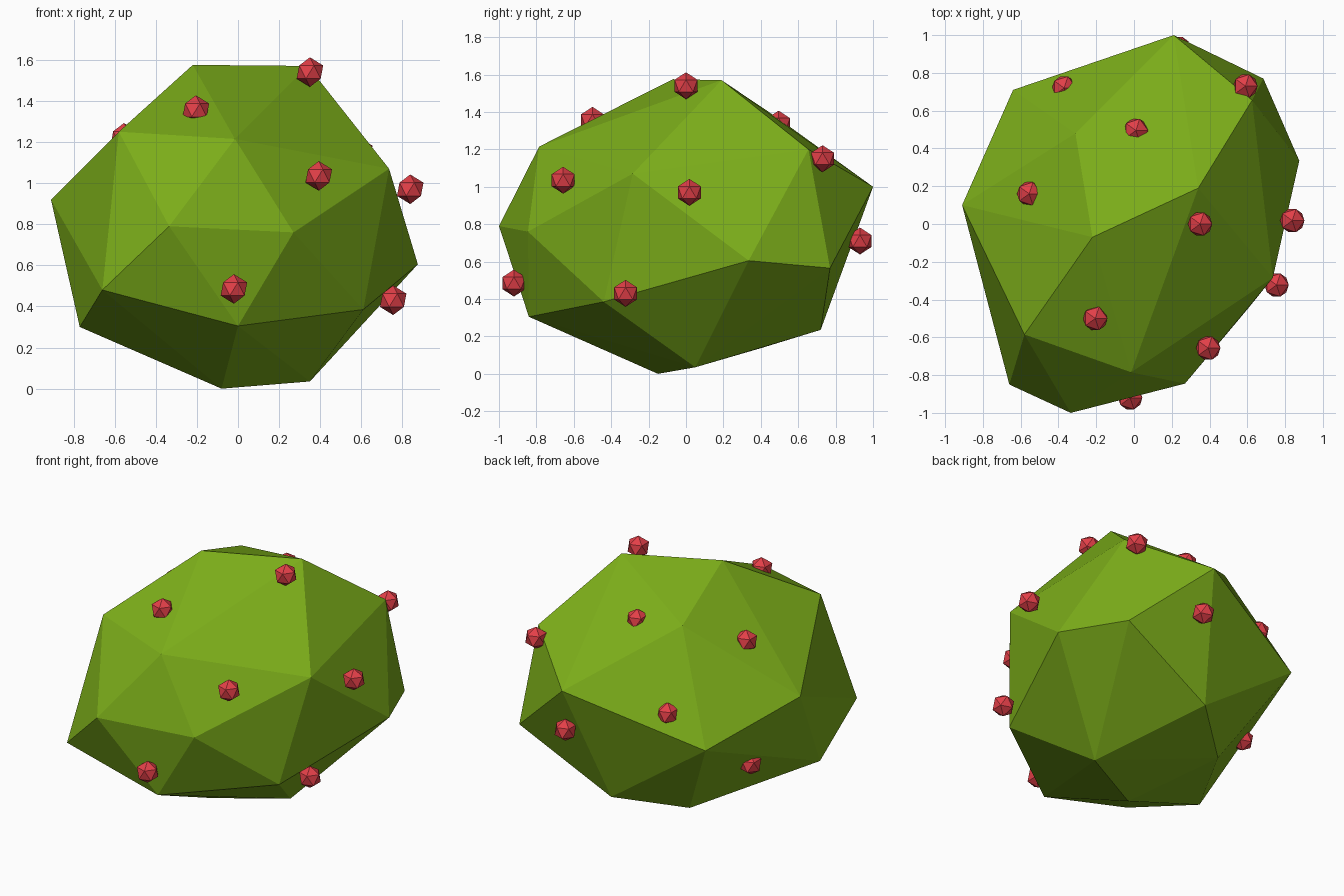
import bpy, bmesh
from mathutils import Vector


def material(name, color):
    m = bpy.data.materials.new(name)
    m.diffuse_color = color
    return m


def add_object(name, bm, mat):
    bmesh.ops.recalc_face_normals(bm, faces=bm.faces)
    mesh = bpy.data.meshes.new(name)
    bm.to_mesh(mesh)
    bm.free()
    mesh.materials.append(mat)
    obj = bpy.data.objects.new(name, mesh)
    bpy.context.collection.objects.link(obj)
    return obj


leaf = material("leaf_green", (0.2, 0.42, 0.01, 1))
red = material("berry_red", (0.77, 0.05, 0.065, 1))

# Bush: faceted convex lump spanned by its corner points
corners = [
    # crown
    (-0.22, -0.07, 1.575), (0.34, 0.19, 1.57), (-0.31, 0.48, 1.375),
    (-0.58, -0.585, 1.25), (-0.015, -0.785, 1.215), (0.625, 0.655, 1.2),
    # belly
    (0.735, -0.285, 1.07), (0.21, 1.0, 1.0), (-0.91, 0.10, 0.92),
    (-0.335, -1.0, 0.79), (0.27, -0.845, 0.76), (-0.64, 0.71, 0.72),
    (0.875, 0.335, 0.605), (0.685, 0.77, 0.565), (-0.66, -0.85, 0.48),
    # underside
    (0.61, -0.44, 0.385), (0.0, -0.84, 0.305), (-0.77, -0.305, 0.30),
    (0.045, 0.72, 0.235), (-0.315, 0.41, 0.14), (0.35, 0.05, 0.035),
    (-0.08, -0.15, 0.0),
]
bm = bmesh.new()
for c in corners:
    bm.verts.new(c)
bmesh.ops.convex_hull(bm, input=bm.verts)
add_object("bush", bm, leaf)

# Berries: small icosahedra half sunk into the foliage
berries = [
    (0.35, 0.0, 1.54), (-0.205, -0.5, 1.355), (0.393, -0.657, 1.035),
    (0.838, 0.018, 0.97), (0.755, -0.323, 0.43), (-0.02, -0.92, 0.485),
    (0.59, 0.73, 1.15), (0.235, 0.93, 0.71), (0.01, 0.495, 1.335),
    (-0.555, 0.16, 1.22), (-0.37, 0.72, 0.90), (-0.645, 0.245, 0.46),
]
for i, p in enumerate(berries, 1):
    bm = bmesh.new()
    bmesh.ops.create_icosphere(bm, subdivisions=1, radius=0.072)
    add_object(f"berry_{i}", bm, red).location = Vector(p)
